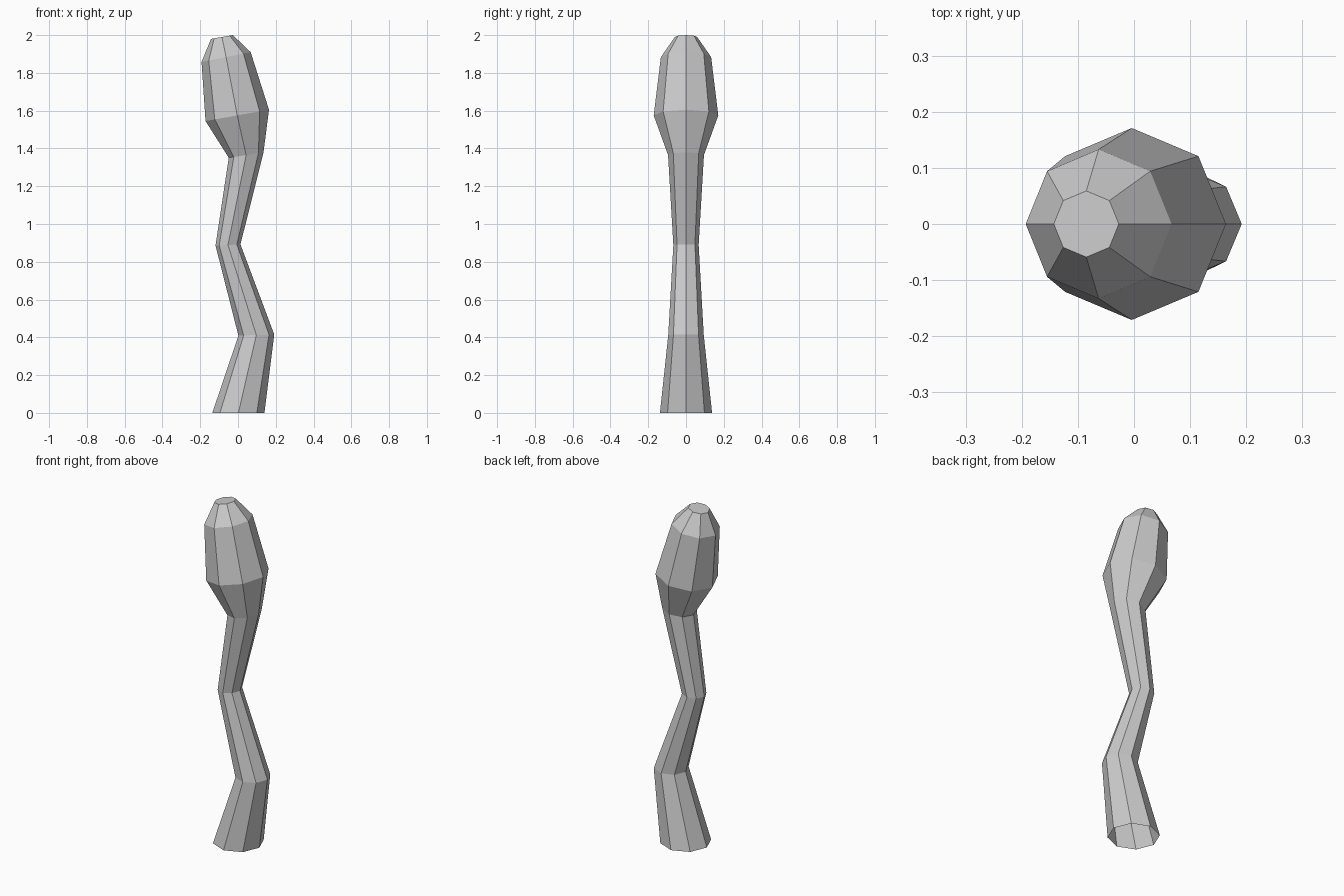
import bpy, bmesh, math

if "Cube" in bpy.data.objects:
    bpy.data.objects.remove(bpy.data.objects["Cube"])

# Ring stations along the bent stalk: centre x, centre z, half width in x, radius in y, rise at +x edge
RINGS = [
    (0.002, 0.000, 0.138, 0.138, 0.000),
    (0.097, 0.412, 0.095, 0.094, 0.003),
    (-0.053, 0.889, 0.066, 0.067, 0.003),
    (0.043, 1.365, 0.092, 0.095, 0.014),
    (-0.004, 1.575, 0.168, 0.171, 0.030),
    (-0.063, 1.884, 0.130, 0.133, 0.026),
    (-0.085, 1.990, 0.058, 0.059, 0.010),
]
SIDES = 8

bm = bmesh.new()


def add_ring(cx, cz, rx, ry, rise):
    ring = []
    for i in range(SIDES):
        a = math.tau * i / SIDES
        c, s = math.cos(a), math.sin(a)
        ring.append(bm.verts.new((cx + rx * c, ry * s, cz + rise * c)))
    return ring


# Stalk and bulbous head as one skin, open at the foot
loops = [add_ring(*r) for r in RINGS]
for low, high in zip(loops, loops[1:]):
    for i in range(SIDES):
        j = (i + 1) % SIDES
        bm.faces.new((low[i], low[j], high[j], high[i]))

# Flat cap on the head
bm.faces.new(loops[-1])

mesh = bpy.data.meshes.new("reed_stalk")
bm.to_mesh(mesh)
bm.free()
stalk = bpy.data.objects.new("reed_stalk", mesh)
bpy.context.collection.objects.link(stalk)
